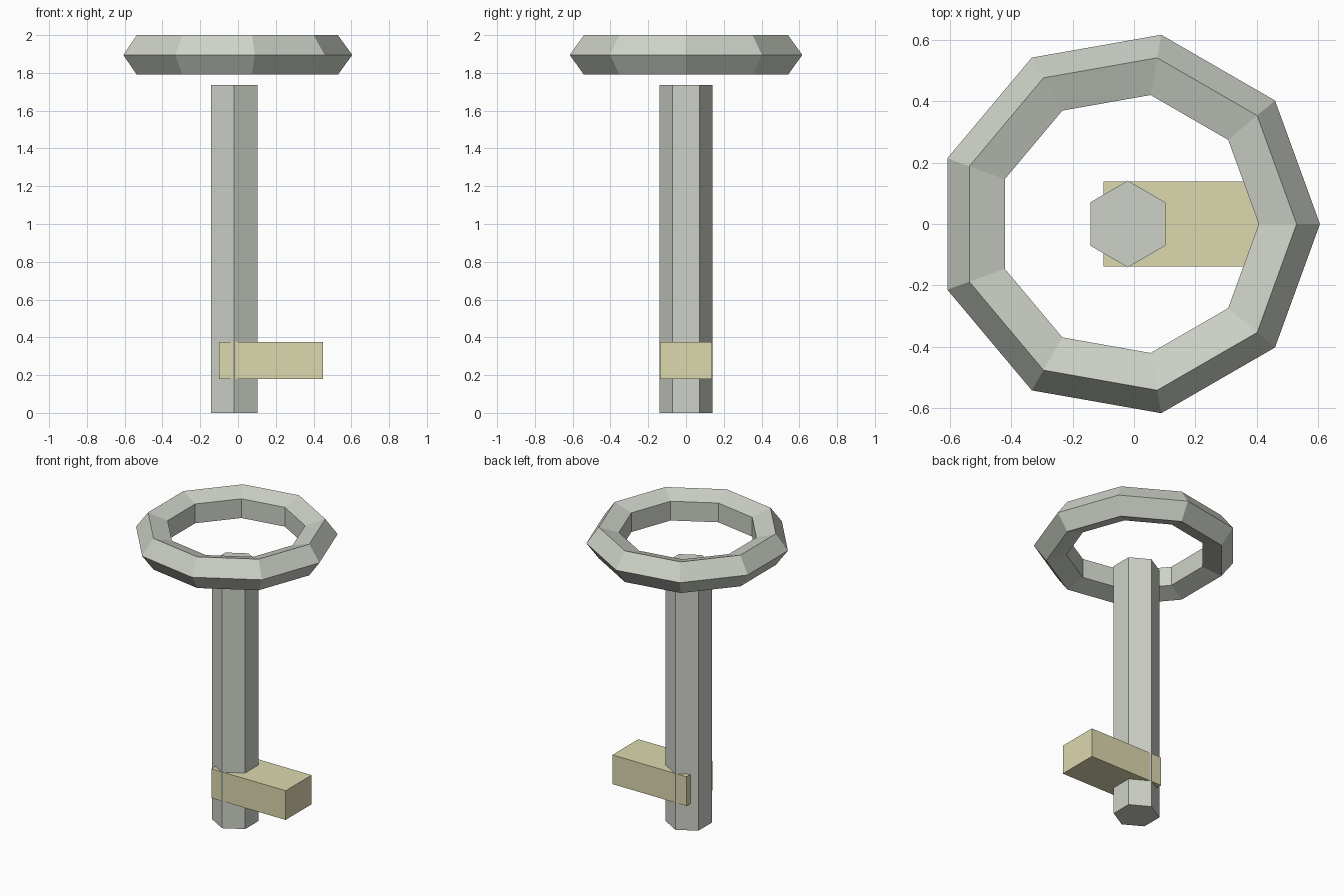
import bpy

cube = bpy.data.objects.get("Cube")
if cube:
    bpy.data.objects.remove(cube, do_unlink=True)

AXIS_X = -0.02  # shared centre of shaft and ring


def make_material(name, rgb):
    mat = bpy.data.materials.new(name)
    mat.use_nodes = True
    color = (*rgb, 1.0)
    mat.diffuse_color = color
    mat.node_tree.nodes["Principled BSDF"].inputs["Base Color"].default_value = color
    return mat


def finish(name, mat):
    obj = bpy.context.object
    obj.name = name
    obj.data.materials.append(mat)
    return obj


silver = make_material("pale silver", (0.61, 0.64, 0.57))
brass = make_material("pale brass", (0.72, 0.69, 0.43))

# Nine-sided ring handle with a pentagonal section
bpy.ops.mesh.primitive_torus_add(major_segments=9, minor_segments=5,
                                 major_radius=0.515, minor_radius=0.11,
                                 location=(AXIS_X, 0, 1.895))
finish("ring_handle", silver)

# Hexagonal shaft
bpy.ops.mesh.primitive_cylinder_add(vertices=6, radius=0.141, depth=1.737,
                                    location=(AXIS_X, 0, 0.8685))
finish("shaft", silver)

# Rectangular bit pointing to one side
bpy.ops.mesh.primitive_cube_add(size=1, location=(0.175, 0, 0.278))
bit = finish("bit", brass)
bit.scale = (0.55, 0.275, 0.196)
